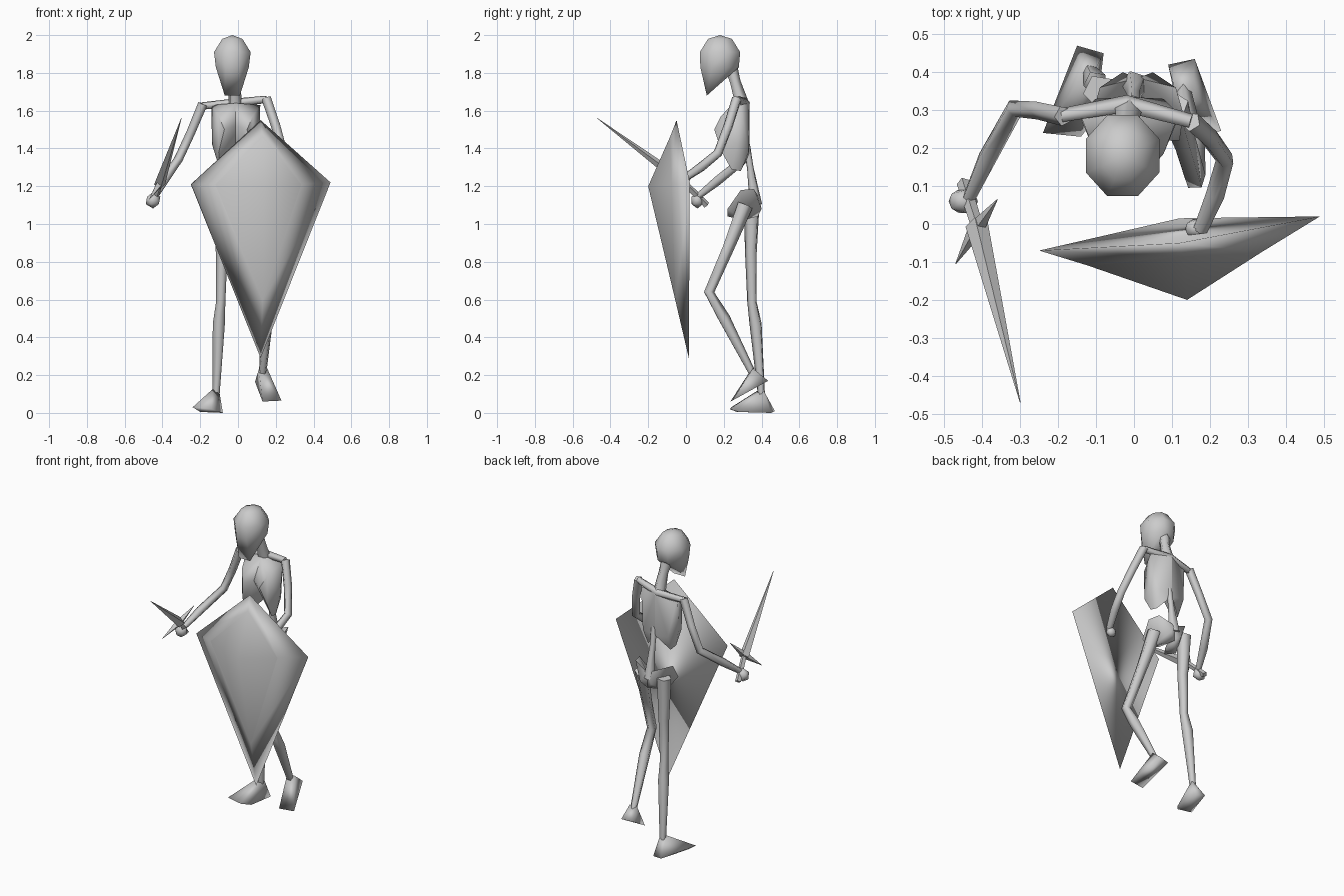
import bpy, bmesh, math
from mathutils import Vector


def finish(name, bm, angle=180):
    bmesh.ops.recalc_face_normals(bm, faces=bm.faces[:])
    me = bpy.data.meshes.new(name)
    bm.to_mesh(me)
    bm.free()
    ob = bpy.data.objects.new(name, me)
    bpy.context.collection.objects.link(ob)
    bpy.ops.object.select_all(action='DESELECT')
    bpy.context.view_layer.objects.active = ob
    ob.select_set(True)
    if angle < 180:
        bpy.ops.object.shade_smooth_by_angle(angle=math.radians(angle))
    else:
        bpy.ops.object.shade_smooth()
    return ob


def hull(name, pts, angle=180):
    """Solid wrapped round a few corner points."""
    bm = bmesh.new()
    for p in pts:
        bm.verts.new(p)
    bmesh.ops.convex_hull(bm, input=bm.verts[:])
    loose = [v for v in bm.verts if not v.link_faces]
    bmesh.ops.delete(bm, geom=loose, context='VERTS')
    return finish(name, bm, angle)


def limb(name, path, radii, sides=5):
    """Tapered many-sided tube along a path, without twist."""
    bm = bmesh.new()
    P = [Vector(p) for p in path]
    rings, last, q = [], None, None
    for i, p in enumerate(P):
        t = (P[min(i + 1, len(P) - 1)] - P[max(i - 1, 0)]).normalized()
        q = last.rotation_difference(t) @ q if last else t.to_track_quat('Z', 'Y')
        last = t
        rings.append([bm.verts.new(p + q @ Vector((radii[i] * math.cos(a), radii[i] * math.sin(a), 0)))
                      for a in (2 * math.pi * k / sides for k in range(sides))])
    for a, b in zip(rings, rings[1:]):
        for k in range(sides):
            j = (k + 1) % sides
            bm.faces.new((a[k], a[j], b[j], b[k]))
    bm.faces.new(rings[0])
    bm.faces.new(rings[-1])
    return finish(name, bm, 80)


# Head: stacked eight-sided rings ending in a narrow chin
head = [(-0.03, 0.18, 2.0)]
for yc, z, rx, ry in ((0.18, 1.98, 0.055, 0.065), (0.18, 1.91, 0.1, 0.11), (0.178, 1.83, 0.09, 0.105)):
    for k in range(8):
        a = math.pi / 8 * (2 * k + 1)
        head.append((-0.03 + rx * math.cos(a) * 1.05, yc + ry * math.sin(a) * 1.05, z))
for s in (-1, 1):
    head += [(-0.03 + s * 0.04, 0.11, 1.68), (-0.03 + s * 0.045, 0.22, 1.785)]
hull("head", head, 75)

# Neck, spine and shoulder bars
limb("neck", [(-0.03, 0.24, 1.82), (-0.02, 0.26, 1.75), (-0.015, 0.3, 1.62)], [0.035, 0.03, 0.04])
limb("spine", [(0, 0.32, 1.42), (0, 0.34, 1.3), (0, 0.37, 1.1)], [0.02, 0.018, 0.035])
limb("shoulder_bar", [(-0.19, 0.285, 1.625), (-0.02, 0.315, 1.64), (0.15, 0.27, 1.66)],
     [0.02, 0.025, 0.02])

# Rib cage: two matching halves leaving a notch between them
for s, side in ((-1, "right"), (1, "left")):
    half = [(0, 0.335, 1.64), (0, 0.335, 1.37), (0, 0.18, 1.52), (0, 0.25, 1.64),
            (0.13, 0.29, 1.63), (0.125, 0.27, 1.42), (0.08, 0.29, 1.28), (0.085, 0.24, 1.29),
            (0.09, 0.19, 1.38), (0.06, 0.15, 1.5), (0.09, 0.33, 1.38), (0.09, 0.185, 1.57)]
    hull("ribs_" + side, [(s * x - 0.012, y, z) for x, y, z in half], 65)

# Pelvis: two hip blades
for s, side in ((-1, "right"), (1, "left")):
    blade = [(0, 0.385, 1.14), (0, 0.38, 1.04), (0.04, 0.4, 1.08), (0.12, 0.29, 1.18), (0.1, 0.36, 1.185),
             (0.11, 0.22, 1.08), (0.06, 0.22, 1.04), (0.08, 0.3, 1.02), (0.02, 0.27, 1.04)]
    hull("hip_" + side, [(s * x + 0.01, y, z) for x, y, z in blade], 75)

# Arms
limb("right_arm", [(-0.185, 0.285, 1.635), (-0.25, 0.3, 1.48), (-0.315, 0.305, 1.34),
                   (-0.39, 0.17, 1.23), (-0.435, 0.07, 1.15)], [0.027, 0.025, 0.025, 0.026, 0.018])
limb("left_arm", [(0.15, 0.27, 1.665), (0.2, 0.225, 1.52), (0.24, 0.17, 1.375),
                  (0.215, 0.08, 1.3), (0.175, -0.015, 1.235)], [0.027, 0.026, 0.025, 0.026, 0.02])


def hand(name, c, r):
    bm = bmesh.new()
    bmesh.ops.create_icosphere(bm, subdivisions=1, radius=r)
    for v in bm.verts:
        v.co = Vector((v.co.x, v.co.y * 0.85, v.co.z)) + Vector(c)
    finish(name, bm)


hand("right_hand", (-0.45, 0.06, 1.125), 0.043)
hand("left_hand", (0.165, -0.012, 1.215), 0.034)

# Legs: right one straight, left one bent and lifted
limb("right_leg", [(-0.09, 0.35, 1.12), (-0.085, 0.345, 0.85), (-0.09, 0.35, 0.59), (-0.1, 0.37, 0.47),
                   (-0.115, 0.4, 0.1)], [0.045, 0.033, 0.026, 0.034, 0.02])
limb("left_leg", [(0.1, 0.31, 1.1), (0.13, 0.22, 0.87), (0.16, 0.12, 0.64), (0.155, 0.2, 0.5),
                  (0.13, 0.355, 0.2)], [0.045, 0.033, 0.03, 0.034, 0.02])
hull("right_foot", [(-0.24, 0.24, 0.03), (-0.14, 0.23, 0.02), (-0.2, 0.27, 0.005), (-0.1, 0.28, 0.005),
                    (-0.15, 0.47, 0.01), (-0.08, 0.45, 0), (-0.135, 0.39, 0.125), (-0.1, 0.41, 0.12)])
hull("left_foot", [(0.13, 0.235, 0.06), (0.23, 0.245, 0.065), (0.09, 0.42, 0.165), (0.16, 0.435, 0.17),
                   (0.11, 0.345, 0.23), (0.155, 0.355, 0.235)])

# Sword: four-sided blade, grip and cross guard
limb("sword_blade", [(-0.415, 0.0, 1.21), (-0.3, -0.47, 1.56)], [0.03, 0.001], 4)
limb("sword_grip", [(-0.45, 0.11, 1.1), (-0.415, 0.0, 1.21)], [0.018, 0.016], 4)
limb("sword_guard", [(-0.36, 0.065, 1.31), (-0.415, -0.01, 1.215), (-0.47, -0.105, 1.13)],
     [0.001, 0.022, 0.001], 4)

# Shield: kite outline, inset kite with a crisp edge, raised centre, flat back
bm = bmesh.new()
rim = [bm.verts.new(p) for p in ((0.12, -0.05, 1.55), (0.49, 0.02, 1.22), (0.12, 0.015, 0.29), (-0.25, -0.07, 1.21))]
inset = [bm.verts.new(p) for p in ((0.13, -0.085, 1.46), (0.335, -0.075, 1.21), (0.13, -0.055, 0.59), (-0.12, -0.11, 1.21))]
apex = bm.verts.new((0.14, -0.2, 1.2))
for k in range(4):
    j = (k + 1) % 4
    bm.faces.new((rim[k], rim[j], inset[j], inset[k]))
    bm.faces.new((inset[k], inset[j], apex))
    bm.edges.get((inset[k], inset[j])).smooth = False
bm.faces.new(rim)
shield = finish("shield", bm)
ring = {tuple(round(c, 4) for c in p) for p in ((0.13, -0.085, 1.46), (0.335, -0.075, 1.21), (0.13, -0.055, 0.59), (-0.12, -0.11, 1.21))}
for e in shield.data.edges:
    e.use_edge_sharp = all(tuple(round(c, 4) for c in shield.data.vertices[i].co) in ring for i in e.vertices)
